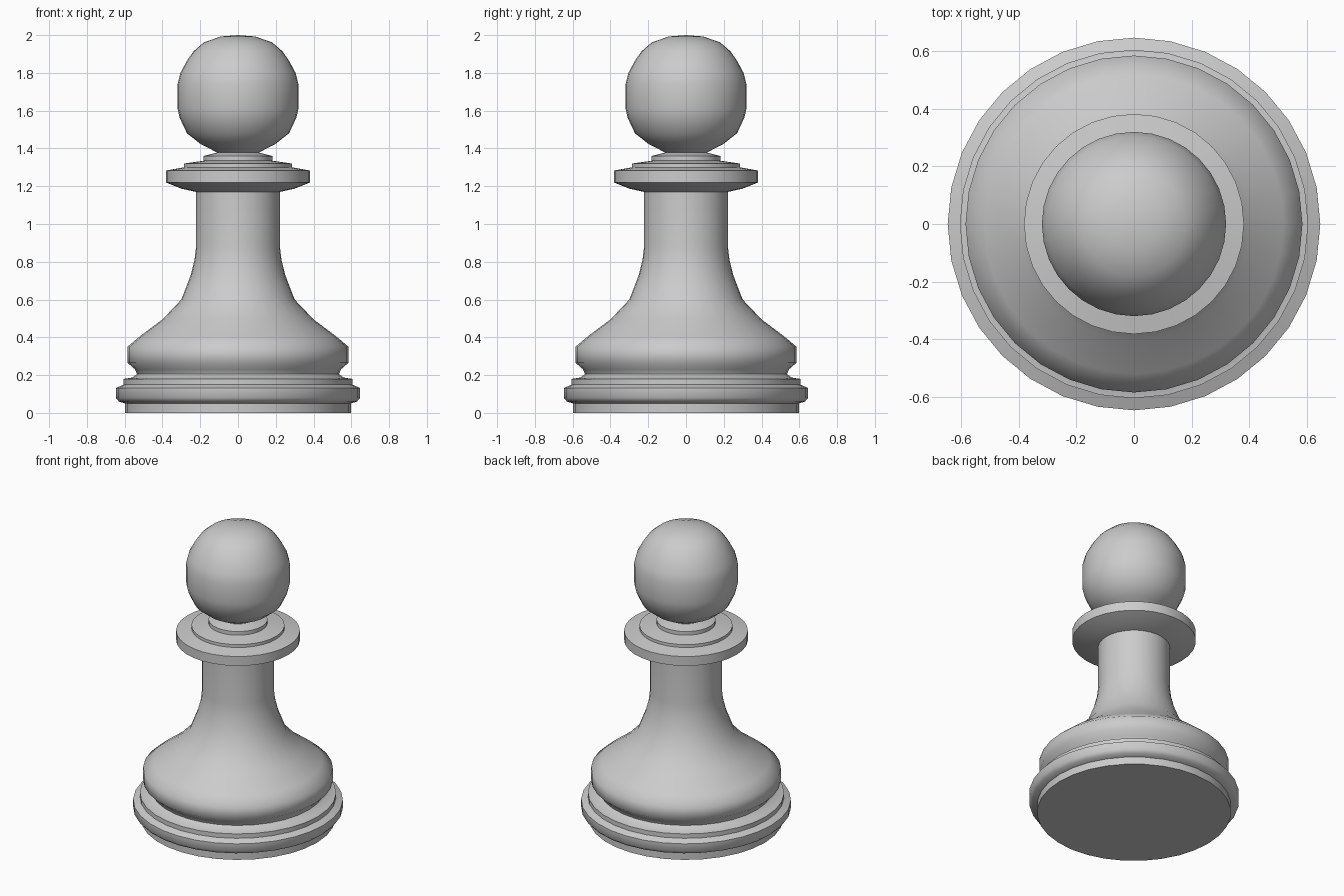
import bpy, bmesh, math

if "Cube" in bpy.data.objects:
    bpy.data.objects.remove(bpy.data.objects["Cube"])

SIDES = 32


def lathe(name, profile):
    """Revolve (radius, height) points, listed bottom to top, around z."""
    bm = bmesh.new()
    rings = []
    for r, z in profile:
        if r == 0:
            rings.append([bm.verts.new((0, 0, z))])
        else:
            rings.append([bm.verts.new((r * math.cos(2 * math.pi * i / SIDES),
                                        r * math.sin(2 * math.pi * i / SIDES), z))
                          for i in range(SIDES)])
    for a, b in zip(rings, rings[1:]):
        for i in range(SIDES):
            j = (i + 1) % SIDES
            if len(a) == 1:
                bm.faces.new((a[0], b[j], b[i]))
            elif len(b) == 1:
                bm.faces.new((a[i], a[j], b[0]))
            else:
                bm.faces.new((a[i], a[j], b[j], b[i]))
    mesh = bpy.data.meshes.new(name)
    bm.to_mesh(mesh)
    bm.free()
    obj = bpy.data.objects.new(name, mesh)
    bpy.context.collection.objects.link(obj)
    bpy.ops.object.select_all(action='DESELECT')
    obj.select_set(True)
    bpy.context.view_layer.objects.active = obj
    bpy.ops.object.shade_smooth_by_angle(angle=math.radians(65))
    return obj


# Foot with its rounded rim and small step
lathe("base", [(0, 0), (0.598, 0), (0.598, 0.05), (0.63, 0.06), (0.647, 0.08),
               (0.647, 0.132), (0.605, 0.15), (0.605, 0.18), (0.56, 0.187),
               (0.535, 0.205)])

# Bulging skirt flaring down from a straight stem
lathe("body", [(0.535, 0.205), (0.545, 0.23), (0.585, 0.265), (0.585, 0.35),
               (0.52, 0.405), (0.40, 0.495), (0.30, 0.60), (0.25, 0.73),
               (0.23, 0.81), (0.222, 0.88), (0.222, 1.17)])

# Stepped collar
lathe("collar", [(0.222, 1.17), (0.30, 1.187), (0.382, 1.22), (0.382, 1.283),
                 (0.287, 1.30), (0.287, 1.32), (0.182, 1.335), (0.182, 1.36),
                 (0.11, 1.378)])

# Round head
lathe("head", [(0.11, 1.378), (0.20, 1.425), (0.27, 1.48), (0.308, 1.56),
               (0.32, 1.61), (0.32, 1.74), (0.305, 1.80), (0.27, 1.865),
               (0.235, 1.915), (0.18, 1.962), (0.09, 1.993), (0, 2.0)])
